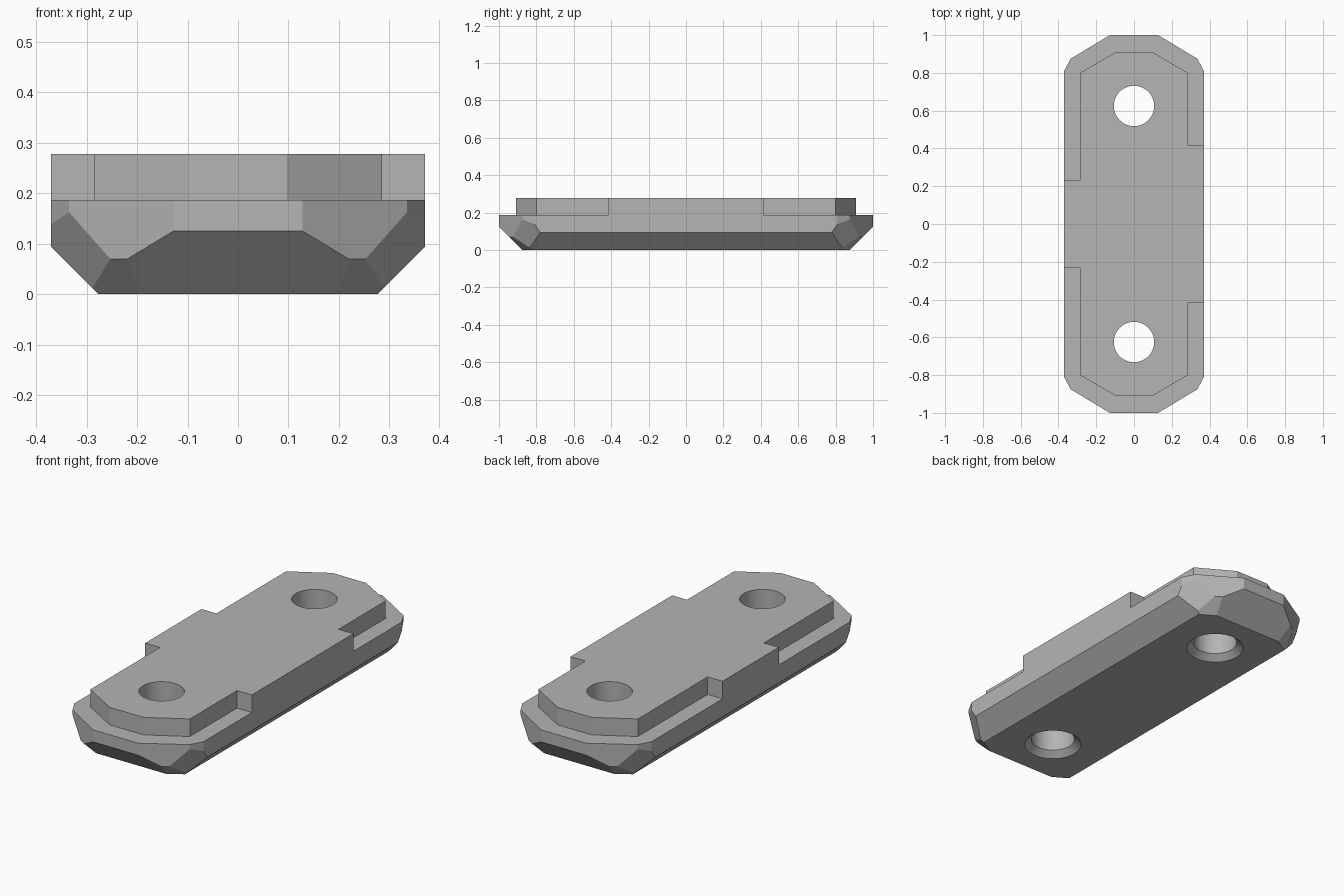
import bpy, bmesh, math
from mathutils import Vector

cube = bpy.data.objects.get("Cube")
if cube:
    bpy.data.objects.remove(cube, do_unlink=True)

HALF_W, TOP, LEDGE = 0.37, 0.278, 0.187

grey = bpy.data.materials.new("plain grey")
grey.use_nodes = True
grey.diffuse_color = (0.46, 0.46, 0.46, 1)
grey.node_tree.nodes["Principled BSDF"].inputs["Base Color"].default_value = grey.diffuse_color


def make_object(name, bm):
    bmesh.ops.recalc_face_normals(bm, faces=bm.faces)
    mesh = bpy.data.meshes.new(name)
    bm.to_mesh(mesh)
    bm.free()
    mesh.materials.append(grey)
    obj = bpy.data.objects.new(name, mesh)
    bpy.context.collection.objects.link(obj)
    return obj


def prism(outline, low, high):
    bm = bmesh.new()
    face = bm.faces.new([bm.verts.new((x, y, low)) for x, y in outline])
    new = bmesh.ops.extrude_face_region(bm, geom=[face], use_keep_orig=True)["geom"]
    verts = [g for g in new if isinstance(g, bmesh.types.BMVert)]
    bmesh.ops.translate(bm, verts=verts, vec=(0, 0, high - low))
    return bm


def shave(bm, normal, offset):
    """Remove everything beyond the plane normal . p = offset."""
    n = Vector(normal)
    bmesh.ops.bisect_plane(bm, geom=bm.verts[:] + bm.edges[:] + bm.faces[:],
                           plane_co=n * (offset / n.length_squared),
                           plane_no=n, clear_outer=True)
    bmesh.ops.holes_fill(bm, edges=[e for e in bm.edges if e.is_boundary], sides=0)


# Body: elongated block with clipped corners
corner = [(HALF_W, 0.81), (0.335, 0.875), (0.128, 1.0)]
right_half = [(x, -y) for x, y in reversed(corner)] + corner
outline = right_half + [(-x, y) for x, y in reversed(right_half)]
bm = prism(outline, 0, TOP)

# Lower bevels along the sides, ends and corners
for s in (-1, 1):
    shave(bm, (s, 0, -1), 0.276)
    shave(bm, (0, s, -1), 0.875)
    for t in (-1, 1):
        shave(bm, (0.52 * s, 0.855 * t, -1), 0.852)
        shave(bm, (2 * s, 1.444 * t, -1), 1.771)
body = make_object("plate_body", bm)

# Cutters for the stepped ledge around each end
step = [(0.5, 0.415), (0.285, 0.415), (0.285, 0.8), (0.097, 0.91),
        (-0.097, 0.91), (-0.285, 0.8), (-0.285, 0.23), (-0.5, 0.23),
        (-0.5, 1.2), (0.5, 1.2)]
cutters = [make_object("ledge_cutter", prism([(x, s * y) for x, y in step], LEDGE, 0.4))
           for s in (-1, 1)]

# Cutters for the screw holes, countersunk underneath
for s in (-1, 1):
    bm = bmesh.new()
    rings = []
    for r, z in [(0.162, -0.02), (0.107, 0.03), (0.107, 0.4)]:
        ring = bmesh.ops.create_circle(bm, segments=48, radius=r)["verts"]
        bmesh.ops.translate(bm, verts=ring, vec=(0, s * 0.625, z))
        rings.append(ring)
    for a, b in zip(rings, rings[1:]):
        for i in range(48):
            j = (i + 1) % 48
            bm.faces.new((a[i], a[j], b[j], b[i]))
    bm.faces.new(rings[0])
    bm.faces.new(rings[-1])
    cutters.append(make_object("hole_cutter", bm))

# Apply the cuts
bpy.ops.object.select_all(action='DESELECT')
bpy.context.view_layer.objects.active = body
body.select_set(True)
for cutter in cutters:
    cutter.hide_render = True
    mod = body.modifiers.new("cut", 'BOOLEAN')
    mod.operation = 'DIFFERENCE'
    mod.solver = 'EXACT'
    mod.object = cutter
    bpy.ops.object.modifier_apply(modifier=mod.name)
    bpy.data.objects.remove(cutter, do_unlink=True)

bpy.ops.object.shade_smooth_by_angle(angle=math.radians(20))
